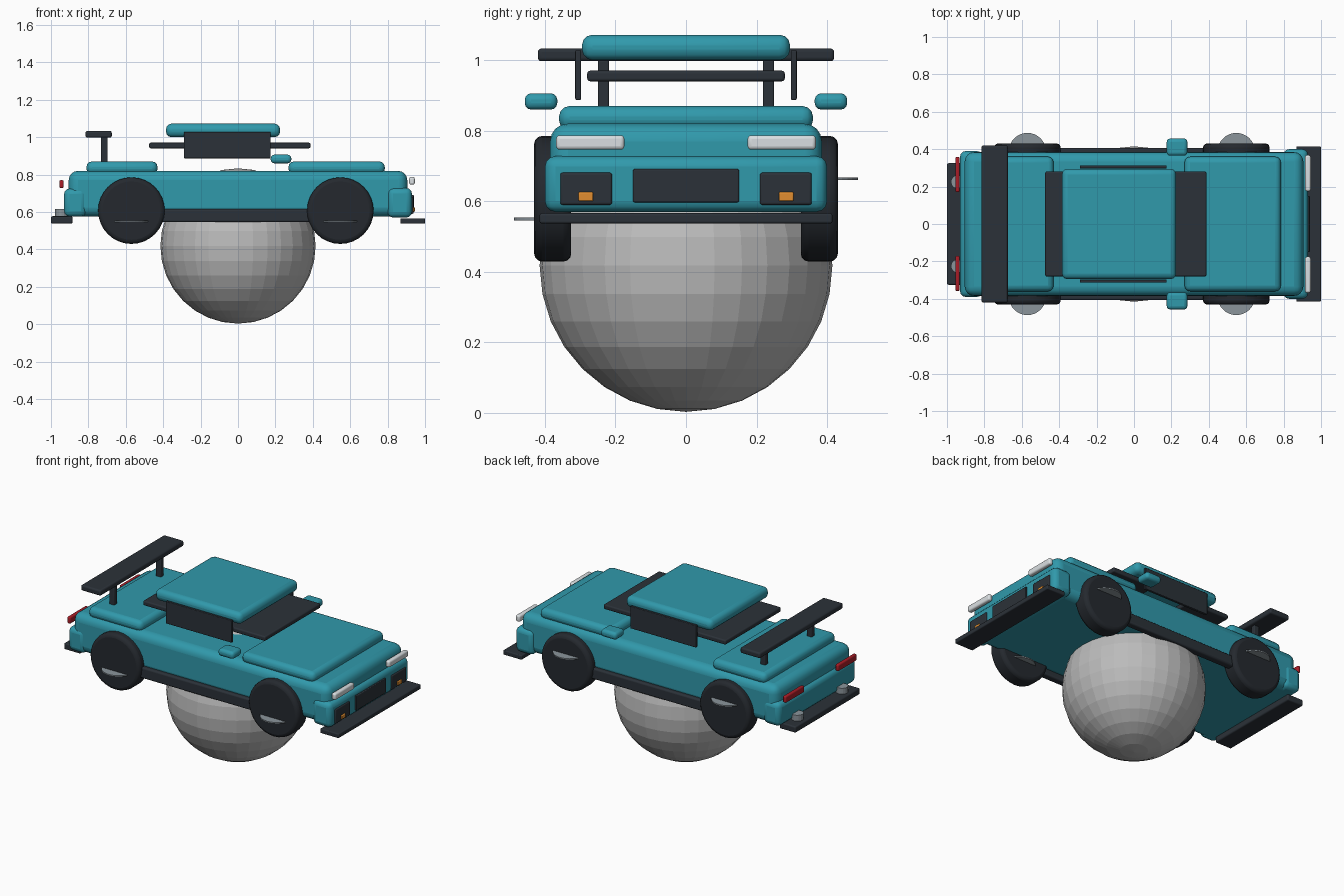
import bpy
import math

if "Cube" in bpy.data.objects:
    bpy.data.objects.remove(bpy.data.objects["Cube"])


def material(name, rgb):
    m = bpy.data.materials.new(name)
    m.diffuse_color = (*rgb, 1)
    m.use_nodes = True
    m.node_tree.nodes["Principled BSDF"].inputs["Base Color"].default_value = m.diffuse_color
    return m


TEAL = material("teal paint", (0.03, 0.32, 0.41))
DARK = material("dark trim", (0.024, 0.031, 0.04))
TYRE = material("tyre black", (0.018, 0.022, 0.028))
GREY = material("stand grey", (0.5, 0.5, 0.5))
METAL = material("metal", (0.26, 0.3, 0.33))
WHITE = material("lamp white", (0.7, 0.74, 0.76))
RED = material("lamp red", (0.4, 0.012, 0.02))
AMBER = material("lamp amber", (0.75, 0.27, 0.03))


def finish(name, mat, bevel, segments):
    o = bpy.context.object
    o.name = name
    o.data.materials.append(mat)
    bpy.ops.object.transform_apply(location=False, rotation=True, scale=True)
    if bevel:
        b = o.modifiers.new("bevel", 'BEVEL')
        b.width = bevel
        b.segments = segments
        b.limit_method = 'ANGLE'
        bpy.ops.object.shade_smooth_by_angle(angle=math.radians(35))
    return o


def box(name, xs, ys, zs, mat, bevel=0.0, segments=3):
    """Rounded box given by its extents on each axis."""
    lims = (xs, ys, zs)
    bpy.ops.mesh.primitive_cube_add(size=1, location=[(a + b) / 2 for a, b in lims])
    bpy.context.object.scale = [b - a for a, b in lims]
    return finish(name, mat, bevel, segments)


def pair(name, xs, ys, zs, mat, bevel=0.0):
    """The same box on both sides of the car."""
    box(name + "_left", xs, ys, zs, mat, bevel)
    box(name + "_right", xs, (-ys[1], -ys[0]), zs, mat, bevel)


def cylinder(name, loc, radius, depth, mat, rot=(0, 0, 0), bevel=0.0, verts=32):
    bpy.ops.mesh.primitive_cylinder_add(vertices=verts, radius=radius, depth=depth,
                                        location=loc, rotation=rot)
    return finish(name, mat, bevel, 3)


# Faceted ball under the body
bpy.ops.mesh.primitive_uv_sphere_add(segments=32, ring_count=16, radius=0.415,
                                     location=(0, 0, 0.418))
finish("ball", GREY, 0, 1)

# Painted body
box("body", (-0.905, 0.905), (-0.385, 0.385), (0.575, 0.82), TEAL, 0.05, 4)
box("rear_bumper", (-0.93, -0.81), (-0.39, 0.39), (0.575, 0.725), TEAL, 0.03)
box("front_bumper", (0.80, 0.93), (-0.4, 0.4), (0.57, 0.728), TEAL, 0.03)
box("hood", (0.27, 0.785), (-0.36, 0.36), (0.80, 0.87), TEAL, 0.03)
box("trunk", (-0.81, -0.43), (-0.36, 0.36), (0.80, 0.87), TEAL, 0.03)
box("roof", (-0.385, 0.225), (-0.295, 0.295), (1.0, 1.072), TEAL, 0.03)
pair("mirror", (0.175, 0.285), (0.365, 0.457), (0.86, 0.906), TEAL, 0.018)

# Glass plates
box("windshield", (0.085, 0.387), (-0.28, 0.28), (0.94, 0.97), DARK, 0.008)
box("rear_window", (-0.475, -0.18), (-0.28, 0.28), (0.94, 0.97), DARK, 0.008)
pair("side_window", (-0.29, 0.175), (0.297, 0.314), (0.887, 1.028), DARK, 0.004)

# Skirts, splitter and diffuser
pair("side_skirt", (-0.45, 0.45), (0.36, 0.407), (0.545, 0.615), DARK, 0.01)
box("front_splitter", (0.868, 1.0), (-0.415, 0.415), (0.537, 0.566), DARK, 0.006)
box("rear_diffuser", (-1.0, -0.885), (-0.325, 0.325), (0.537, 0.577), DARK, 0.008)

# Spoiler
box("spoiler_wing", (-0.815, -0.675), (-0.42, 0.42), (0.997, 1.033), DARK, 0.01)
pair("spoiler_post", (-0.733, -0.697), (0.218, 0.25), (0.85, 1.0), DARK, 0.005)

# Lamps, grille and front vents
pair("headlight", (0.915, 0.945), (0.175, 0.368), (0.746, 0.787), WHITE, 0.01)
pair("taillight", (-0.955, -0.932), (0.17, 0.358), (0.727, 0.77), RED, 0.008)
box("grille", (0.915, 0.94), (-0.15, 0.15), (0.597, 0.691), DARK, 0.004)
pair("front_vent", (0.915, 0.938), (0.21, 0.356), (0.59, 0.681), DARK, 0.006)
pair("indicator", (0.925, 0.945), (0.263, 0.305), (0.6, 0.626), AMBER, 0.004)

# Wheels with flat discs, and exhaust tips
for side, sy in (("left", 1), ("right", -1)):
    for end, x in (("front", 0.547), ("rear", -0.57)):
        cylinder(f"{end}_wheel_{side}", (x, sy * 0.378, 0.607), 0.178, 0.105, TYRE,
                 (math.pi / 2, 0, 0), 0.022)
        cylinder(f"{end}_hub_disc_{side}", (x, sy * 0.387, 0.607 + sy * 0.057),
                 0.1, 0.008, METAL)
    cylinder(f"exhaust_{side}", (-0.943, sy * 0.225, 0.592), 0.036, 0.045, METAL, verts=16)
